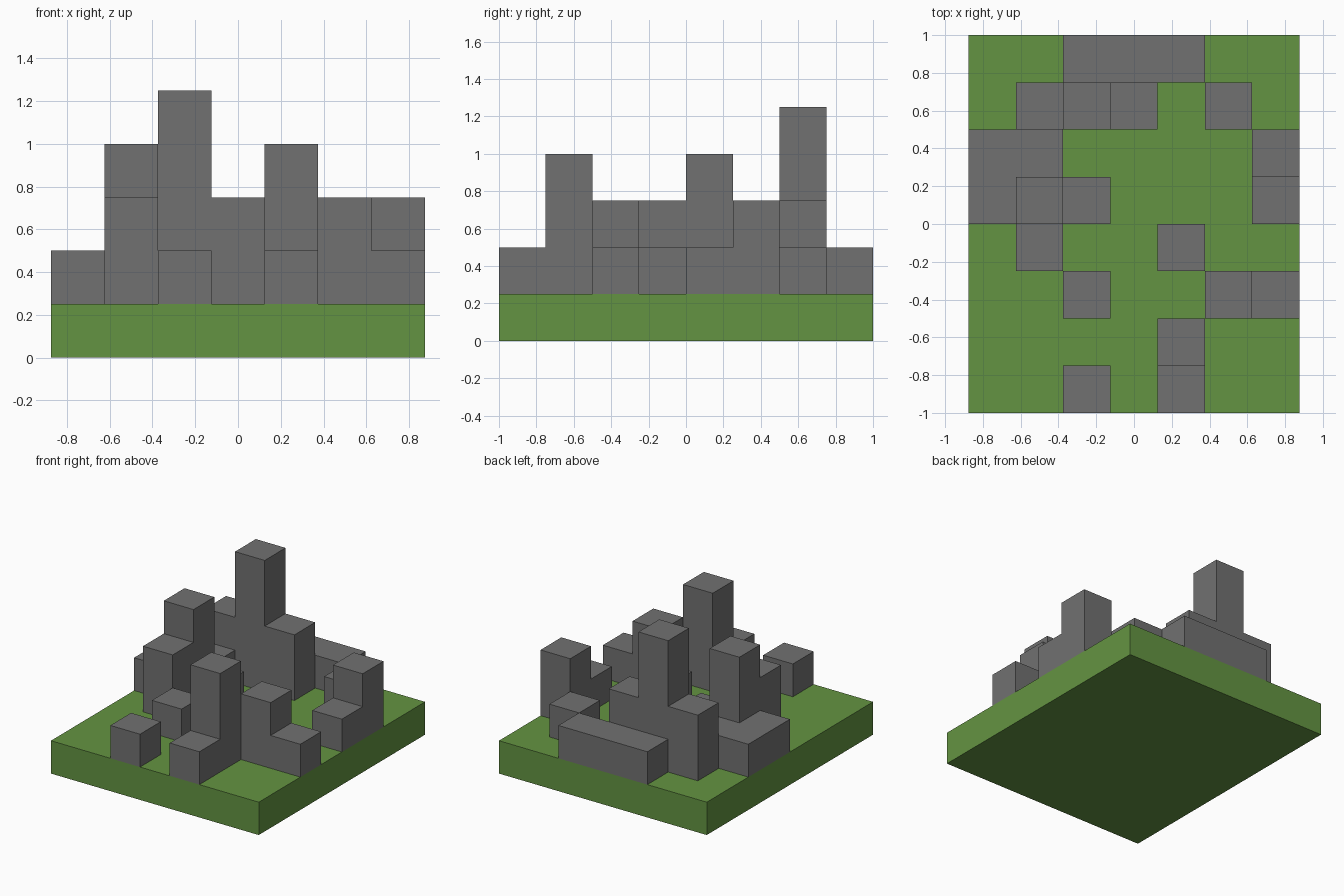
import bpy
import bmesh
from mathutils import Vector

if "Cube" in bpy.data.objects:
    bpy.data.objects.remove(bpy.data.objects["Cube"], do_unlink=True)

CELL = 0.25

# Block heights seen from above: first row is the back, last row the front
PLAN = [
    "..111..",
    ".242.1.",
    "11....2",
    "131...1",
    ".2..1..",
    "..1..21",
    "....3..",
    "..1.1..",
]
ROWS, COLS = len(PLAN), len(PLAN[0])


def make_material(name, rgb):
    mat = bpy.data.materials.new(name)
    mat.use_nodes = True
    color = (*rgb, 1.0)
    mat.diffuse_color = color
    bsdf = next(n for n in mat.node_tree.nodes if n.type == "BSDF_PRINCIPLED")
    bsdf.inputs["Base Color"].default_value = color
    bsdf.inputs["Roughness"].default_value = 0.9
    return mat


def voxel_object(name, voxels, origin, mat):
    """Build the outer skin of a set of grid cells, merged into flat faces."""
    bm = bmesh.new()
    for cell in voxels:
        for axis in range(3):
            for sign in (-1, 1):
                step = [0, 0, 0]
                step[axis] = sign
                if tuple(c + s for c, s in zip(cell, step)) in voxels:
                    continue
                normal = Vector(step)
                u = Vector((0, 0, 0))
                u[(axis + 1) % 3] = 1
                v = normal.cross(u)
                middle = Vector(cell) + normal / 2
                corners = [-u - v, u - v, u + v, v - u]
                bm.faces.new([bm.verts.new(origin + (middle + c / 2) * CELL)
                              for c in corners])
    bmesh.ops.remove_doubles(bm, verts=bm.verts, dist=0.001)
    bmesh.ops.dissolve_limit(bm, angle_limit=0.01, verts=bm.verts, edges=bm.edges)
    mesh = bpy.data.meshes.new(name)
    bm.to_mesh(mesh)
    bm.free()
    mesh.materials.append(mat)
    obj = bpy.data.objects.new(name, mesh)
    bpy.context.collection.objects.link(obj)
    return obj


grass = make_material("grass_green", (0.127, 0.296, 0.054))
stone = make_material("stone_grey", (0.165, 0.165, 0.165))

# Centre of the lowest front-left grid cell
origin = Vector((-(COLS - 1) / 2, -(ROWS - 1) / 2, 0.5)) * CELL

# Ground slab, one cell thick
ground = {(x, y, 0) for x in range(COLS) for y in range(ROWS)}
voxel_object("ground", ground, origin, grass)

# Stone blocks stacked on the slab
blocks = set()
for y, row in enumerate(reversed(PLAN)):
    for x, height in enumerate(row):
        if height != ".":
            blocks |= {(x, y, z + 1) for z in range(int(height))}
voxel_object("stone_blocks", blocks, origin, stone)
